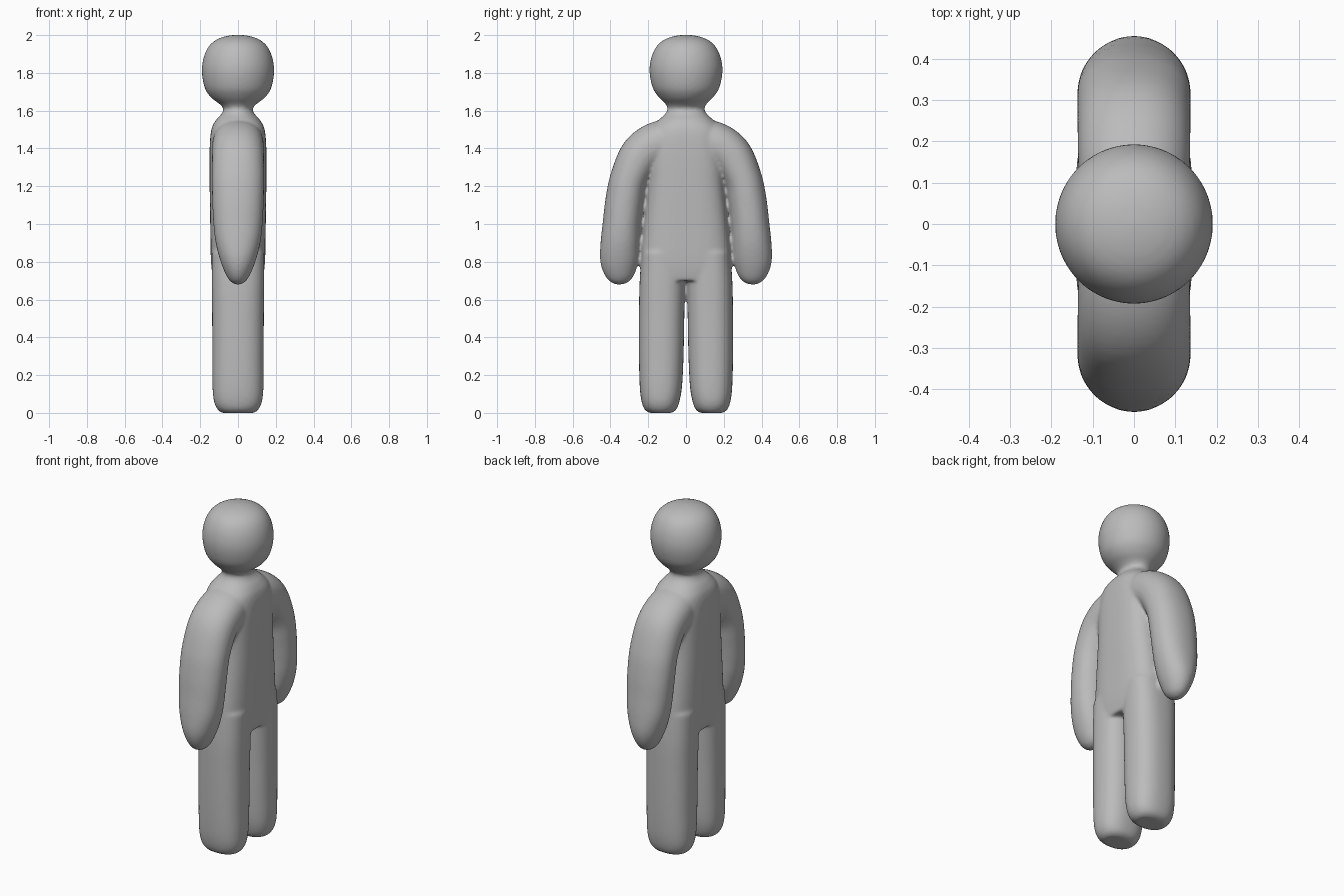
import bpy, bmesh, math
from mathutils import Vector

cube = bpy.data.objects.get("Cube")
if cube:
    bpy.data.objects.remove(cube, do_unlink=True)

SIDES = 48
STEPS = 6


def spline(rows):
    """Catmull-Rom interpolation of whole section rows."""
    out = []
    last = len(rows) - 1
    for i in range(last):
        a, b, c, d = (rows[max(0, min(last, i + k))] for k in (-1, 0, 1, 2))
        for s in range(STEPS):
            t = s / STEPS
            out.append([q + t / 2 * (r - p + t * (2 * p - 5 * q + 4 * r - w + t * (3 * (q - r) + w - p)))
                        for p, q, r, w in zip(a, b, c, d)])
    return out + [list(rows[-1])]


def power(v, roundness):
    return math.copysign(abs(v) ** (2 / roundness), v)


def loft(bm, rows, side=1, follow=False):
    """Closed skin through rows of (y, z, half depth, half width, squareness)."""
    path = spline(rows)
    rings = []
    for i, (y, z, hx, hy, e) in enumerate(path):
        before, after = path[max(i - 1, 0)], path[min(i + 1, len(path) - 1)]
        across = Vector((0, 1, 0))
        if follow:
            across = Vector((0, before[1] - after[1], after[0] - before[0])).normalized()
        ring = []
        for k in range(SIDES):
            a = math.tau * k / SIDES
            p = Vector((hx * power(math.cos(a), e), y, z)) + across * hy * power(math.sin(a), e)
            ring.append(bm.verts.new((p.x, p.y * side, p.z)))
        rings.append(ring)
    for lower, upper in zip(rings, rings[1:]):
        for k in range(SIDES):
            n = (k + 1) % SIDES
            bm.faces.new((lower[k], lower[n], upper[n], upper[k]))
    bm.faces.new(rings[0][::-1])
    bm.faces.new(rings[-1])


# Torso, neck and head
trunk = [
    (0, .70, .130, .225, 3), (0, .80, .143, .238, 3), (0, 1.0, .147, .222, 3),
    (0, 1.2, .150, .202, 3), (0, 1.4, .150, .195, 3), (0, 1.5, .141, .18, 2.7),
    (0, 1.55, .117, .145, 2.4), (0, 1.58, .09, .112, 2.2), (0, 1.61, .077, .098, 2),
    (0, 1.635, .098, .108, 2), (0, 1.67, .143, .143, 2), (0, 1.72, .176, .176, 2),
    (0, 1.8, .191, .193, 2), (0, 1.87, .185, .187, 2), (0, 1.93, .162, .163, 2),
    (0, 1.97, .124, .125, 2), (0, 1.993, .07, .07, 2), (0, 2.002, .01, .01, 2),
]

# Arm from inside the chest down to the rounded hand
arm = [
    (.04, 1.44, .125, .11, 2.2), (.14, 1.425, .135, .12, 2.2), (.235, 1.365, .137, .114, 2.2),
    (.30, 1.24, .138, .102, 2.2), (.325, 1.12, .136, .102, 2.2), (.339, 1.0, .130, .102, 2.2),
    (.348, .9, .118, .104, 2.2), (.353, .81, .095, .102, 2.1), (.354, .74, .068, .083, 2),
    (.356, .70, .044, .056, 2), (.357, .682, .018, .024, 2), (.357, .678, .003, .004, 2),
]

# Leg from the flat sole up into the hips
leg = [
    (.135, 0, .085, .06, 2.2), (.135, .018, .108, .084, 2.3), (.135, .06, .127, .1, 2.4),
    (.133, .14, .135, .112, 2.4), (.131, .3, .136, .118, 2.4), (.129, .5, .137, .12, 2.4),
    (.126, .68, .139, .12, 2.5), (.12, .85, .140, .115, 2.6),
]

bm = bmesh.new()
loft(bm, trunk)
for side in (1, -1):
    loft(bm, arm, side, follow=True)
    loft(bm, leg, side)
bmesh.ops.recalc_face_normals(bm, faces=bm.faces)
mesh = bpy.data.meshes.new("body")
bm.to_mesh(mesh)
bm.free()
mesh.shade_smooth()

figure = bpy.data.objects.new("body", mesh)
bpy.context.collection.objects.link(figure)

# Fuse the parts into one soft skin
fuse = figure.modifiers.new("fuse", "REMESH")
fuse.mode = "VOXEL"
fuse.voxel_size = 0.009
fuse.use_smooth_shade = True
soften = figure.modifiers.new("soften", "SMOOTH")
soften.factor = 0.5
soften.iterations = 10

# Plain grey skin
grey = bpy.data.materials.new("plain grey")
grey.use_nodes = True
colour = (0.5, 0.5, 0.5, 1)
grey.diffuse_color = colour
grey.node_tree.nodes["Principled BSDF"].inputs["Base Color"].default_value = colour
mesh.materials.append(grey)
